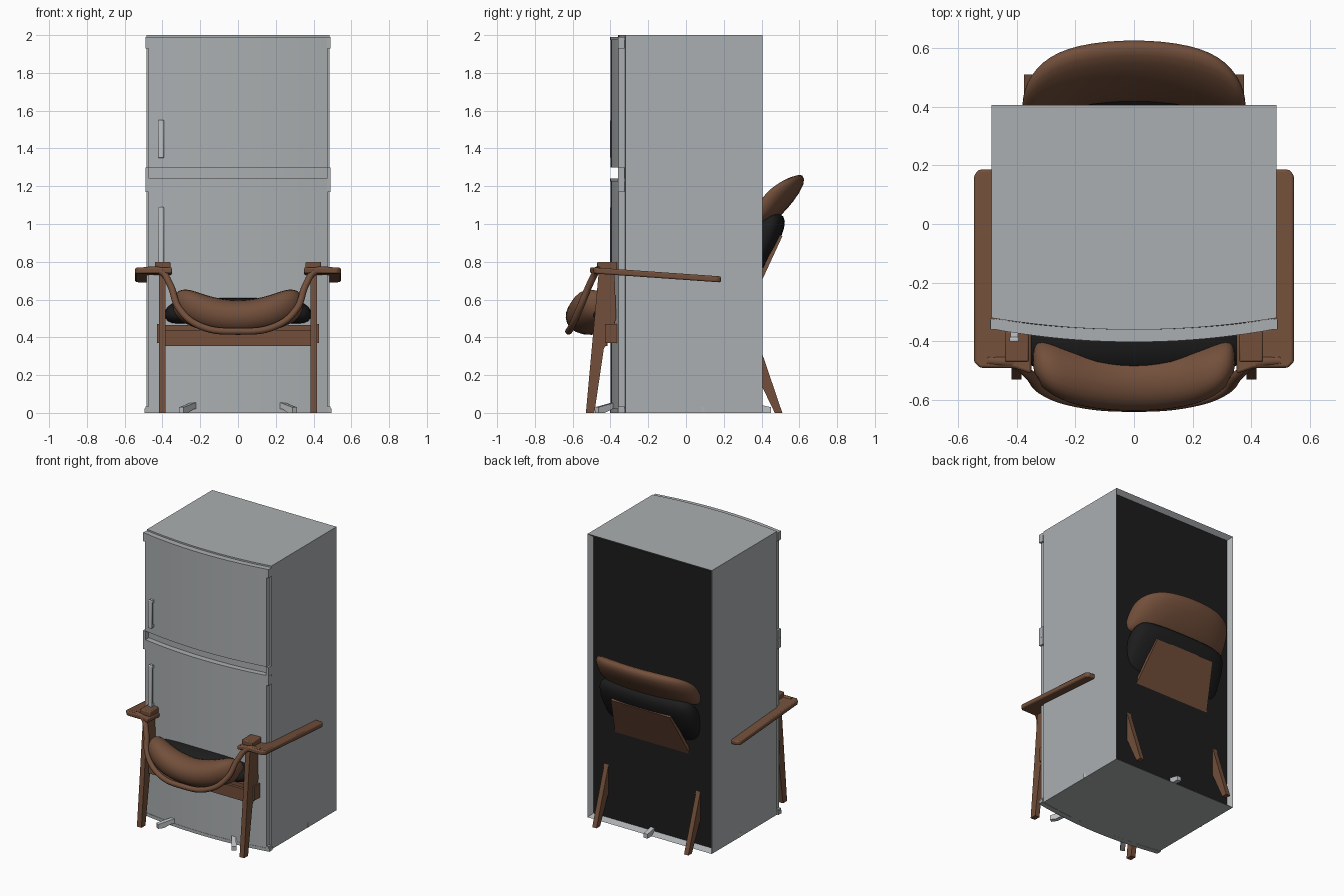
import bpy, bmesh, math

cube = bpy.data.objects.get("Cube")
if cube:
    bpy.data.objects.remove(cube, do_unlink=True)


def material(name, red, green, blue):
    mat = bpy.data.materials.new(name)
    mat.use_nodes = True
    colour = (red, green, blue, 1)
    mat.diffuse_color = colour
    mat.node_tree.nodes["Principled BSDF"].inputs["Base Color"].default_value = colour
    return mat


steel = material("grey steel", .41, .43, .44)
chrome = material("light metal", .52, .54, .56)
wood = material("brown wood", .17, .078, .043)
black = material("black", .012, .012, .012)
sharp_objects = []


def finish(name, bm, *mats):
    bmesh.ops.recalc_face_normals(bm, faces=bm.faces)
    mesh = bpy.data.meshes.new(name)
    bm.to_mesh(mesh)
    bm.free()
    for mat in mats:
        mesh.materials.append(mat)
    obj = bpy.data.objects.new(name, mesh)
    bpy.context.collection.objects.link(obj)
    return obj


def prism_mesh(points, axis, low, high):
    """Extrude an outline: (y, z) points along x, or (x, y) points along z."""
    bm = bmesh.new()
    place = (lambda a, b, t: (t, a, b)) if axis == "x" else (lambda a, b, t: (a, b, t))
    rings = [[bm.verts.new(place(a, b, t)) for a, b in points] for t in (low, high)]
    bm.faces.new(rings[0])
    bm.faces.new(rings[1])
    count = len(points)
    for i in range(count):
        j = (i + 1) % count
        bm.faces.new((rings[0][i], rings[0][j], rings[1][j], rings[1][i]))
    bmesh.ops.recalc_face_normals(bm, faces=bm.faces)
    return bm


def prism(name, mat, points, axis, low, high, bevel=0):
    obj = finish(name, prism_mesh(points, axis, low, high), mat)
    if bevel:
        mod = obj.modifiers.new("Bevel", "BEVEL")
        mod.width = bevel
        mod.segments = 2
    sharp_objects.append(obj)
    return obj


def box(name, mat, x, y, z, bevel=0):
    outline = [(x[0], y[0]), (x[1], y[0]), (x[1], y[1]), (x[0], y[1])]
    return prism(name, mat, outline, "z", z[0], z[1], bevel)


def cushion(name, mat, half):
    """Smooth symmetric loft through (x, [(y, z), ...]) sections from the middle out."""
    bm = bmesh.new()
    sections = [(-x, ring) for x, ring in reversed(half[1:])] + half
    rings = [[bm.verts.new((x, y, z)) for y, z in ring] for x, ring in sections]
    for a, b in zip(rings, rings[1:]):
        for i in range(len(a)):
            j = (i + 1) % len(a)
            bm.faces.new((a[i], a[j], b[j], b[i]))
    bm.faces.new(rings[0])
    bm.faces.new(rings[-1])
    obj = finish(name, bm, mat)
    obj.modifiers.new("Subdivision", "SUBSURF").levels = 2
    obj.modifiers[0].render_levels = 2
    for face in obj.data.polygons:
        face.use_smooth = True
    return obj


def arc(half_width, edge, middle, steps=20):
    """Bowed front line in plan."""
    ts = [2 * i / steps - 1 for i in range(steps + 1)]
    return [(t * half_width, middle + (edge - middle) * t * t) for t in ts]


# Cabinet with a recessed black back
W = .485
bm = prism_mesh(arc(W, -.32, -.36) + [(W, .405), (-W, .405)], "z", 0, 2)
bm.faces.ensure_lookup_table()
rear = max(bm.faces, key=lambda f: f.calc_center_median().y)
bmesh.ops.inset_individual(bm, faces=[rear], thickness=.035, depth=-.03)
rear.material_index = 1
sharp_objects.append(finish("cabinet", bm, steel, black))

# Bowed doors and their end strips
for name, low, high in (("lower_door", .02, 1.24), ("upper_door", 1.3, 1.99)):
    front = arc(.475, -.358, -.4)
    behind = arc(.475, -.322, -.362)
    prism(name, steel, front + behind[::-1], "z", low, high)
for name, low, high, half in (("door_top_trim", 1.975, 1.99, .487),
                              ("middle_trim", 1.225, 1.24, .49),
                              ("base_trim", 0, .022, .495)):
    prism(name, steel, arc(half, -.357, -.402) + arc(half, -.322, -.36)[::-1],
          "z", low, high)
for s in (1, -1):
    xs = sorted((s * .47, s * .489))
    box("top_hinge", steel, xs, (-.36, -.325), (1.93, 1.99))
    box("middle_hinge", steel, xs, (-.36, -.325), (1.17, 1.3))
    box("bottom_hinge", steel, xs, (-.36, -.325), (0, .035))

# Door handles
for name, low, high in (("upper_handle", 1.35, 1.55), ("lower_handle", .79, 1.09)):
    box(name, chrome, (-.424, -.392), (-.402, -.385), (low, high), .005)
    for z in (low + .005, high - .025):
        box(name + "_mount", chrome, (-.42, -.396), (-.39, -.355), (z, z + .02))

# Five-spoke foot
for k in range(5):
    spoke = prism("foot_spoke", chrome, [(.05, .1), (.05, .05), (.42, .02), (.47, 0),
                  (.51, 0), (.51, .03), (.4, .055)], "x", -.015, .015)
    spoke.location.y = -.06
    spoke.rotation_euler.z = math.radians(72 * k)

# Chair legs, side rails, arms and arm caps
for s in (1, -1):
    def sides(a, b):
        return sorted((s * a, s * b))
    prism("front_leg", wood, [(-.53, 0), (-.485, 0), (-.435, .34), (-.41, .38),
          (-.37, .5), (-.38, .77), (-.46, .77)], "x", *sides(.383, .418))
    prism("side_rail", wood, [(-.43, .37), (-.3, .37), (-.3, .47), (-.43, .47)],
          "x", *sides(.388, .428))
    prism("back_leg", wood, [(.51, 0), (.47, 0), (.34, .27), (.34, .5)],
          "x", *sides(.342, .375))
    plan = [(.545, -.47), (.545, .165), (.53, .185), (.47, .185), (.455, .165),
            (.455, -.36), (.35, -.36), (.35, -.51), (.41, -.49), (.525, -.49)]
    arm = prism("arm", wood, [(s * x, y) for x, y in plan], "z", .738, .77, .008)
    for v in arm.data.vertices:
        v.co.z -= .07 * (v.co.y + .49)
    box("arm_cap", wood, sides(.358, .44), (-.47, -.365), (.75, .8), .006)

# Front crossbar
box("front_crossbar", wood, (-.385, .385), (-.45, -.415), (.355, .44))
box("crossbar_lip", wood, (-.385, .385), (-.43, -.4), (.44, .465))

# Bent wooden rim sweeping from one arm to the other
half_path = [(.5, -.465, .755), (.41, -.475, .75), (.36, -.51, .68), (.31, -.565, .55),
             (.2, -.605, .46), (0, -.622, .432)]
path = half_path + [(-x, y, z) for x, y, z in half_path[-2::-1]]
curve = bpy.data.curves.new("front_rim", "CURVE")
curve.dimensions = "3D"
curve.bevel_depth = .018
curve.use_fill_caps = True
curve.materials.append(wood)
spline = curve.splines.new("BEZIER")
spline.bezier_points.add(len(path) - 1)
for point, co in zip(spline.bezier_points, path):
    point.co = co
    point.handle_left_type = point.handle_right_type = "AUTO"
bpy.context.collection.objects.link(bpy.data.objects.new("front_rim", curve))

# Seat roll and the black pad behind it
cushion("seat_roll", wood, [
    (0, [(-.62, .4), (-.66, .53), (-.58, .595), (-.46, .58), (-.38, .4)]),
    (.17, [(-.61, .42), (-.645, .56), (-.57, .63), (-.44, .61), (-.38, .42)]),
    (.28, [(-.57, .47), (-.605, .6), (-.55, .685), (-.41, .65), (-.36, .46)]),
    (.35, [(-.5, .52), (-.53, .58), (-.5, .64), (-.4, .62), (-.36, .5)])])
cushion("seat_pad", black, [
    (0, [(-.53, .47), (-.52, .61), (-.25, .63), (-.25, .47)]),
    (.25, [(-.52, .47), (-.5, .61), (-.25, .62), (-.25, .47)]),
    (.4, [(-.52, .46), (-.5, .58), (-.25, .58), (-.25, .46)])])

# Back pad, headrest and back plate
cushion("back_pad", black, [
    (0, [(.55, 1.06), (.51, .91), (.3, .6), (.26, .75), (.4, 1.08)]),
    (.28, [(.54, 1.06), (.5, .91), (.3, .6), (.26, .75), (.4, 1.08)]),
    (.38, [(.48, 1.04), (.45, .9), (.3, .64), (.26, .75), (.38, 1.04)])])
cushion("headrest", wood, [
    (0, [(.67, 1.24), (.59, 1.29), (.46, 1.13), (.4, .99), (.49, 1.01)]),
    (.2, [(.65, 1.235), (.57, 1.285), (.43, 1.13), (.38, .99), (.48, 1.01)]),
    (.32, [(.59, 1.22), (.52, 1.26), (.39, 1.12), (.34, 1), (.44, 1)]),
    (.385, [(.47, 1.16), (.43, 1.19), (.36, 1.1), (.33, 1), (.39, 1)])])
plate = prism("back_plate", wood, [(.36, .61), (.51, .935), (.49, .945), (.34, .62)],
              "x", -.23, .23)
for v in plate.data.vertices:
    if v.co.z < .8:
        v.co.x *= 1.3

# Smooth the bowed panels while keeping edges crisp
bpy.ops.object.select_all(action="DESELECT")
for obj in sharp_objects:
    obj.select_set(True)
bpy.context.view_layer.objects.active = sharp_objects[0]
bpy.ops.object.shade_smooth_by_angle()
